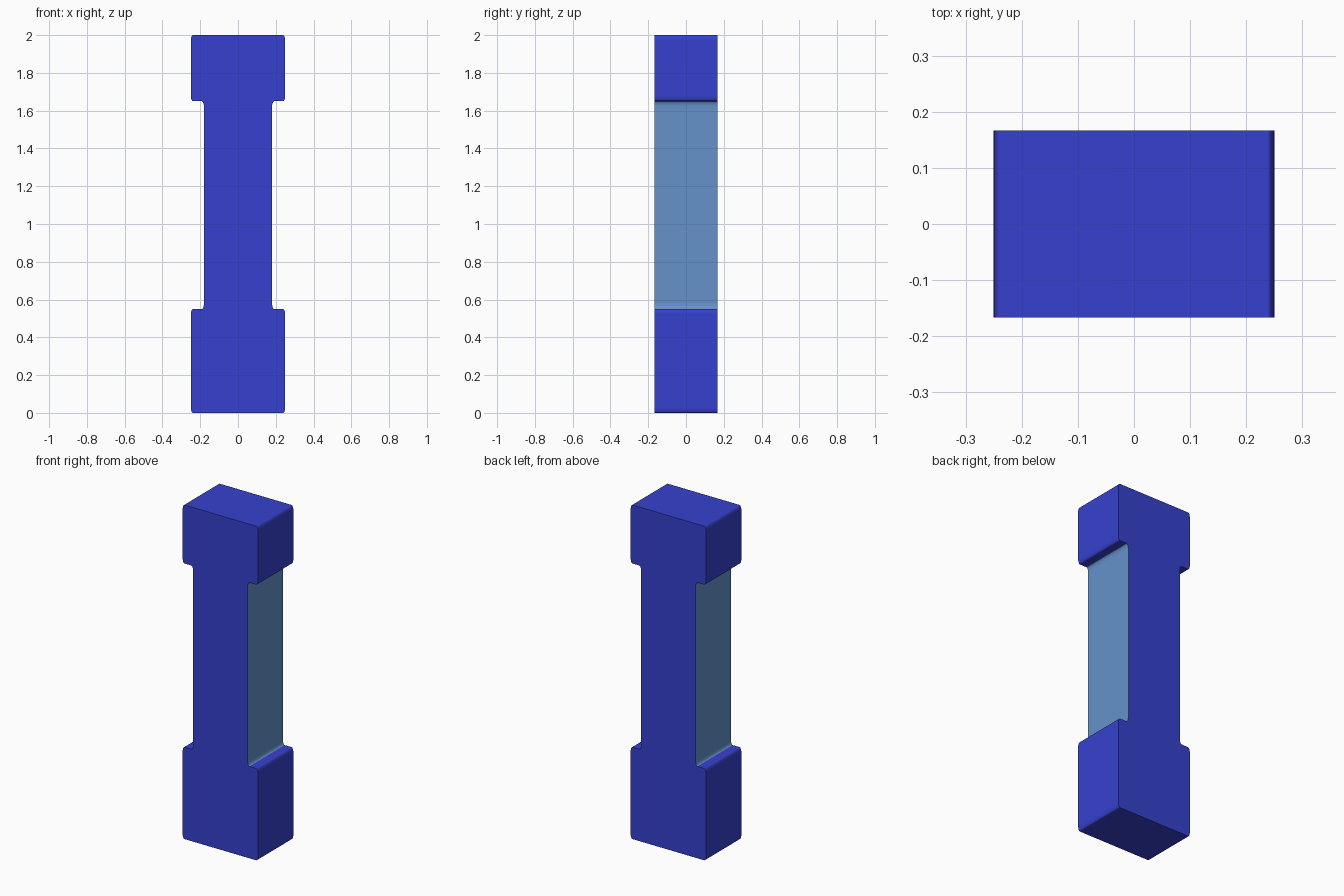
import bpy, bmesh
from math import sin, cos, pi

cube = bpy.data.objects.get("Cube")
if cube:
    bpy.data.objects.remove(cube, do_unlink=True)

OUTER, NECK, DEPTH = 0.25, 0.18, 0.167    # half widths and half depth
LOW, HIGH, TOP = 0.55, 1.65, 2.0          # recess bottom, recess top, height
RX, RZ, STEPS = 0.012, 0.032, 8           # rounding size and smoothness


def make_material(name, rgb):
    mat = bpy.data.materials.new(name)
    mat.use_nodes = True
    colour = (*rgb, 1)
    mat.diffuse_color = colour
    mat.node_tree.nodes["Principled BSDF"].inputs["Base Color"].default_value = colour
    return mat


def rounded(x, z, sx, sz, from_flat):
    """Quarter ellipse at corner (x, z); sx, sz point from it to the arc centre."""
    cx, cz = x + sx * RX, z + sz * RZ
    arc = []
    for i in range(STEPS + 1):
        t = pi / 2 * i / STEPS
        arc.append((cx - sx * RX * sin(t), cz - sz * RZ * cos(t)))
    return arc if from_flat else arc[::-1]


# Right-hand half of the outline, bottom to top, then mirrored
half = (rounded(OUTER, 0, -1, 1, True)
        + rounded(OUTER, LOW, -1, -1, False)
        + rounded(NECK, LOW, 1, 1, True)
        + rounded(NECK, HIGH, 1, -1, False)
        + rounded(OUTER, HIGH, -1, 1, True)
        + rounded(OUTER, TOP, -1, -1, False))
outline = half + [(-x, z) for x, z in reversed(half)]

# Extrude the outline from front to back
bm = bmesh.new()
front = bm.faces.new([bm.verts.new((x, -DEPTH, z)) for x, z in outline])
sides = bmesh.ops.extrude_face_region(bm, geom=[front], use_keep_orig=True)
moved = [v for v in sides["geom"] if isinstance(v, bmesh.types.BMVert)]
bmesh.ops.translate(bm, verts=moved, vec=(0, 2 * DEPTH, 0))
bmesh.ops.recalc_face_normals(bm, faces=bm.faces)

# Recessed side panels and their fillets take the light colour
for face in bm.faces:
    c = face.calc_center_median()
    if abs(face.normal.y) < 0.5 and abs(c.x) < NECK + RX and LOW - 0.01 < c.z < HIGH + 0.01:
        face.material_index = 1

mesh = bpy.data.meshes.new("post")
bm.to_mesh(mesh)
bm.free()
mesh.materials.append(make_material("deep blue", (0.036, 0.053, 0.62)))
mesh.materials.append(make_material("light blue", (0.13, 0.29, 0.59)))

post = bpy.data.objects.new("post", mesh)
bpy.context.collection.objects.link(post)
bpy.ops.object.select_all(action="DESELECT")
post.select_set(True)
bpy.context.view_layer.objects.active = post
bpy.ops.object.shade_smooth_by_angle(angle=pi / 5)

# Keep the large faces flat next to the roundings
weighted = post.modifiers.new("flat panels", "WEIGHTED_NORMAL")
weighted.keep_sharp = True
